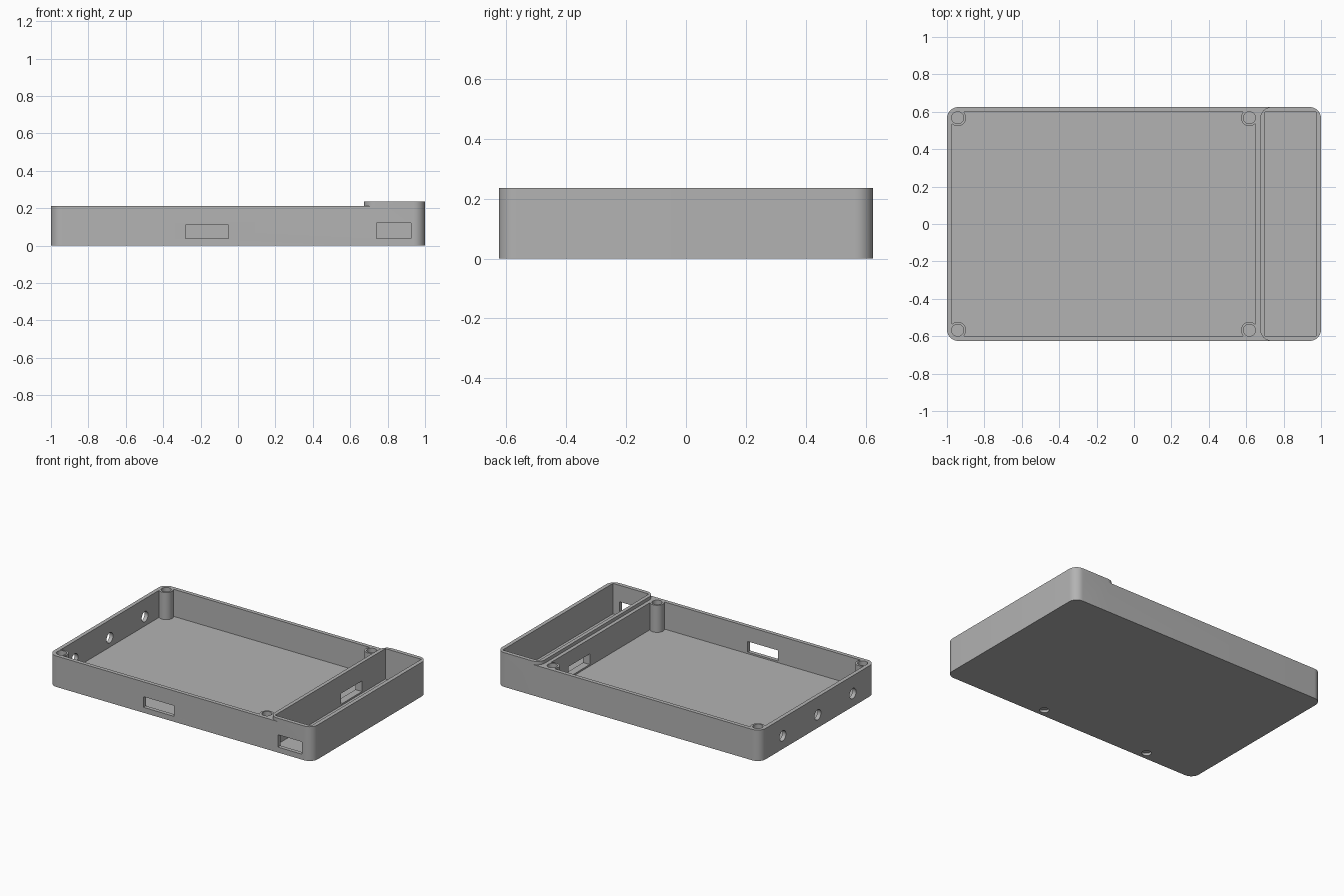
import bpy, bmesh, math

default = bpy.data.objects.get("Cube")
if default:
    bpy.data.objects.remove(default, do_unlink=True)

# Overall sizes
HALF_Y, RIM, LIP = 0.625, 0.212, 0.235
WALL, FLOOR, CORNER = 0.027, 0.026, 0.06

grey = bpy.data.materials.new("case grey")
grey.use_nodes = True
colour = (0.45, 0.45, 0.45, 1)
grey.diffuse_color = colour
grey.node_tree.nodes["Principled BSDF"].inputs["Base Color"].default_value = colour


def finish(name, bm):
    bmesh.ops.recalc_face_normals(bm, faces=bm.faces)
    mesh = bpy.data.meshes.new(name)
    bm.to_mesh(mesh)
    bm.free()
    mesh.materials.append(grey)
    obj = bpy.data.objects.new(name, mesh)
    bpy.context.collection.objects.link(obj)
    return obj


def box(name, x, y, z, radius=0):
    """Box from (min, max) ranges, with optional rounded upright edges."""
    bm = bmesh.new()
    bmesh.ops.create_cube(bm, size=1)
    for v in bm.verts:
        v.co = [r[1] if c > 0 else r[0] for c, r in zip(v.co, (x, y, z))]
    if radius:
        upright = [e for e in bm.edges
                   if abs(e.verts[0].co.z - e.verts[1].co.z) > 0.01]
        bmesh.ops.bevel(bm, geom=upright, offset=radius, segments=10,
                        profile=0.5, affect='EDGES')
    return finish(name, bm)


def cylinder(name, centre, radius, length, along_x=False):
    bm = bmesh.new()
    bmesh.ops.create_cone(bm, cap_ends=True, segments=32, radius1=radius,
                          radius2=radius, depth=length)
    obj = finish(name, bm)
    if along_x:
        obj.rotation_euler.y = math.pi / 2
    obj.location = centre
    return obj


def combine(target, tool, operation):
    """Apply a boolean, then remove the helper."""
    tool.hide_render = True
    bpy.context.view_layer.update()
    mod = target.modifiers.new(operation.lower(), 'BOOLEAN')
    mod.operation, mod.object, mod.solver = operation, tool, 'EXACT'
    bpy.context.view_layer.objects.active = target
    bpy.ops.object.modifier_apply(modifier=mod.name)
    bpy.data.objects.remove(tool, do_unlink=True)


# Outer body with the taller side bay
case = box("case", (-1, 1), (-HALF_Y, HALF_Y), (0, RIM), CORNER)
combine(case, box("side_bay", (0.675, 1), (-HALF_Y, HALF_Y), (0, LIP), CORNER), 'UNION')

# Main tray and side bay cavities
inner_y = (WALL - HALF_Y, HALF_Y - WALL)
for name, x in (("tray_cavity", (WALL - 1, 0.65)), ("bay_cavity", (0.70, 1 - WALL))):
    combine(case, box(name, x, inner_y, (FLOOR, 0.4)), 'DIFFERENCE')

# Screw posts in the tray corners, then their blind holes
posts = [(x, y) for x in (-0.943, 0.617) for y in (-0.568, 0.568)]
for x, y in posts:
    post_height = RIM - 0.01
    combine(case, cylinder("screw_post", (x, y, 0.01 + post_height / 2), 0.045, post_height), 'UNION')
for x, y in posts:
    combine(case, cylinder("screw_hole", (x, y, 0.2), 0.032, 0.2), 'DIFFERENCE')

# Front ports and the cable slot through the divider
slots = (
    ("front_port", (-0.28, -0.05), (-0.7, -0.58), (0.037, 0.11)),
    ("bay_port", (0.74, 0.925), (-0.7, -0.58), (0.037, 0.122)),
    ("cable_slot", (0.63, 0.72), (0.115, 0.345), (0.037, 0.11)),
)
for slot in slots:
    combine(case, box(*slot), 'DIFFERENCE')

# Round holes in the end wall
for y in (-0.38, 0, 0.38):
    combine(case, cylinder("end_hole", (-1, y, 0.09), 0.035, 0.1, True), 'DIFFERENCE')

# Shallow recesses under the front edge
for x in (-0.58, 0.25):
    combine(case, cylinder("base_recess", (x, -0.57, 0), 0.03, 0.036), 'DIFFERENCE')

bpy.ops.object.select_all(action='DESELECT')
case.select_set(True)
bpy.context.view_layer.objects.active = case
bpy.ops.object.shade_smooth_by_angle(angle=math.radians(30))
